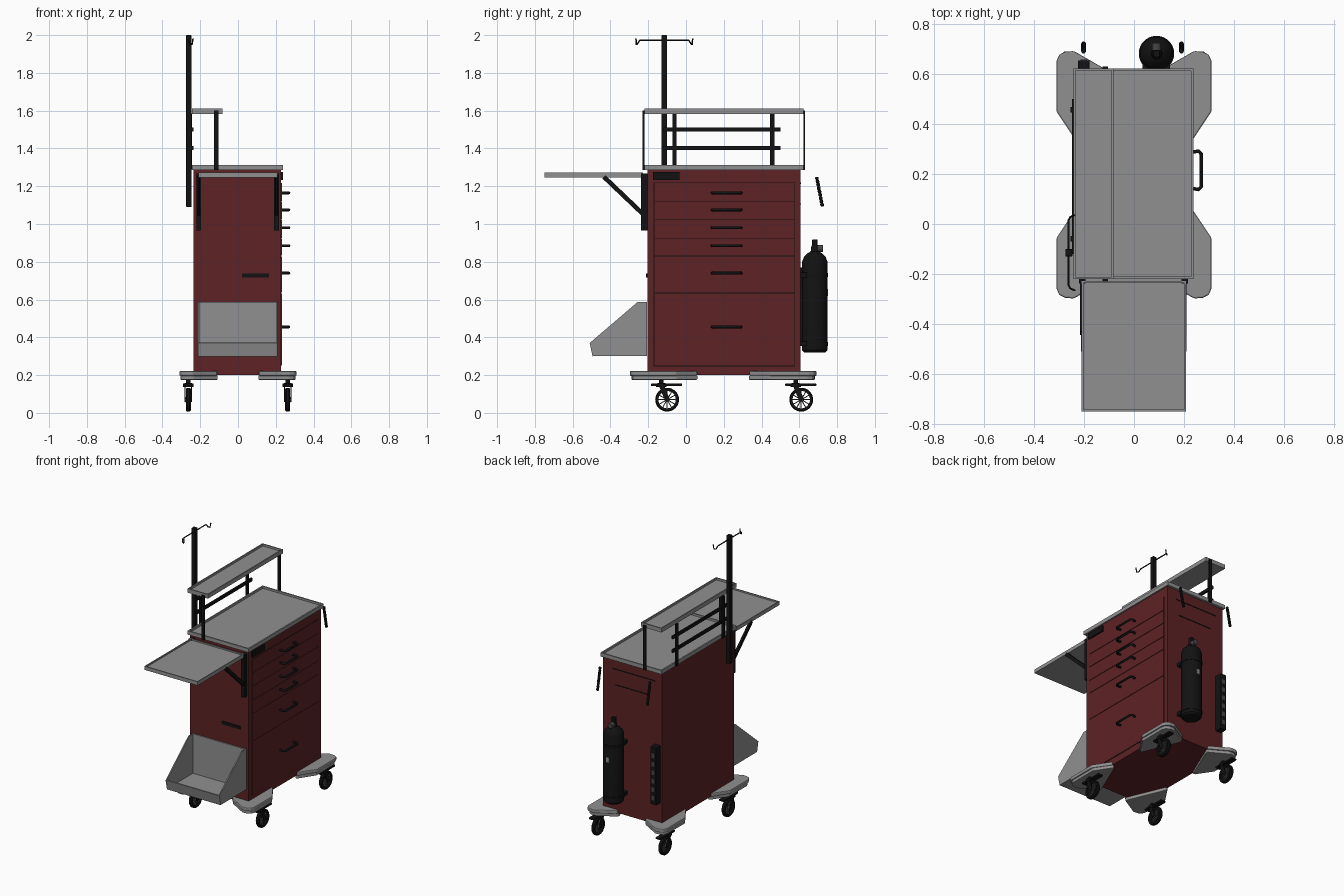
import bpy, bmesh, math
from mathutils import Vector, Matrix

cube = bpy.data.objects.get("Cube")
if cube:
    bpy.data.objects.remove(cube, do_unlink=True)


def material(name, rgb):
    m = bpy.data.materials.new(name)
    m.use_nodes = True
    m.diffuse_color = (*rgb, 1)
    m.node_tree.nodes["Principled BSDF"].inputs["Base Color"].default_value = (*rgb, 1)
    return m


RED = material("dark red", (0.11, 0.016, 0.018))
GREY = material("steel grey", (0.28, 0.28, 0.28))
BLACK = material("black", (0.006, 0.006, 0.006))
RIM = material("dark grey", (0.06, 0.06, 0.06))


def finish(name, bm, mat, smooth=False, bevel=0):
    bmesh.ops.recalc_face_normals(bm, faces=bm.faces)
    me = bpy.data.meshes.new(name)
    bm.to_mesh(me)
    bm.free()
    me.materials.append(mat)
    ob = bpy.data.objects.new(name, me)
    bpy.context.collection.objects.link(ob)
    if bevel:
        mod = ob.modifiers.new("Bevel", "BEVEL")
        mod.width, mod.segments, mod.limit_method = bevel, 2, "ANGLE"
    if smooth:
        bpy.ops.object.select_all(action="DESELECT")
        ob.select_set(True)
        bpy.context.view_layer.objects.active = ob
        bpy.ops.object.shade_smooth_by_angle(angle=math.radians(35))
    return ob


def box_mesh(lo, hi):
    bm = bmesh.new()
    lo, hi = Vector(lo), Vector(hi)
    size = Matrix.Diagonal((*(hi - lo), 1))
    bmesh.ops.create_cube(bm, size=1, matrix=Matrix.Translation((lo + hi) / 2) @ size)
    return bm


def box(name, lo, hi, mat, bevel=0):
    return finish(name, box_mesh(lo, hi), mat, bevel=bevel)


def tray(name, lo, hi, rim, depth):
    # Slab with a raised rim
    bm = box_mesh(lo, hi)
    top = max(bm.faces, key=lambda f: f.calc_center_median().z)
    bmesh.ops.inset_region(bm, faces=[top], thickness=rim)
    inner = bmesh.ops.extrude_discrete_faces(bm, faces=[top])["faces"][0]
    bmesh.ops.translate(bm, verts=inner.verts, vec=(0, 0, -depth))
    return finish(name, bm, GREY)


def bar(name, a, b, wide, thick, mat):
    # Rectangular bar between two points; wide runs along x where possible
    a, b = Vector(a), Vector(b)
    d = (b - a).normalized()
    u = Vector((1, 0, 0))
    v = d.cross(u)
    basis = Matrix((u, v, d)).transposed().to_4x4()
    bm = box_mesh((-wide / 2, -thick / 2, 0), (wide / 2, thick / 2, (b - a).length))
    bm.transform(Matrix.Translation(a) @ basis)
    return finish(name, bm, mat)


def lathe(name, profile, place, mat, steps=32):
    bm = bmesh.new()
    verts = [bm.verts.new((r, 0, z)) for r, z in profile]
    edges = [bm.edges.new(p) for p in zip(verts, verts[1:])]
    bmesh.ops.spin(bm, geom=verts + edges, cent=(0, 0, 0), axis=(0, 0, 1),
                   angle=math.tau, steps=steps, use_duplicate=False)
    bmesh.ops.remove_doubles(bm, verts=bm.verts, dist=0.0001)
    bm.transform(place)
    return finish(name, bm, mat, smooth=True)


def tube(name, points, radius, mat):
    cu = bpy.data.curves.new(name, "CURVE")
    cu.dimensions, cu.bevel_depth, cu.bevel_resolution = "3D", radius, 2
    cu.use_fill_caps = True
    sp = cu.splines.new("POLY")
    sp.points.add(len(points) - 1)
    for p, co in zip(sp.points, points):
        p.co = (*co, 1)
    cu.materials.append(mat)
    ob = bpy.data.objects.new(name, cu)
    bpy.context.collection.objects.link(ob)
    bpy.ops.object.select_all(action="DESELECT")
    ob.select_set(True)
    bpy.context.view_layer.objects.active = ob
    bpy.ops.object.convert(target="MESH")


def prism(name, outline, place, mat, bevel=0):
    # outline in 3D, extruded by the vector place
    bm = bmesh.new()
    f = bm.faces.new([bm.verts.new(p) for p in outline])
    ext = bmesh.ops.extrude_face_region(bm, geom=[f])["geom"]
    bmesh.ops.translate(bm, verts=[g for g in ext if isinstance(g, bmesh.types.BMVert)], vec=place)
    return finish(name, bm, mat, bevel=bevel)


# Cabinet body with drawers on the +x side
box("cabinet", (-0.235, -0.205, 0.2), (0.228, 0.605, 1.286), RED)
box("drawer_gap_backing", (0.22, -0.171, 0.246), (0.2285, 0.577, 1.219), BLACK)
levels = [1.218, 1.12, 1.025, 0.925, 0.83, 0.635, 0.248]
pulls = [1.165, 1.075, 0.98, 0.885, 0.74, 0.455]
for i, (top, low, z) in enumerate(zip(levels, levels[1:], pulls)):
    box(f"drawer_{i + 1}", (0.22, -0.168, low + 0.002), (0.232, 0.574, top - 0.002), RED)
    tube(f"drawer_handle_{i + 1}", [(0.23, 0.143, z), (0.258, 0.138, z), (0.27, 0.15, z),
         (0.27, 0.28, z), (0.258, 0.292, z), (0.23, 0.287, z)], 0.0075, BLACK)
box("lock_panel", (0.225, -0.175, 1.234), (0.238, -0.035, 1.274), BLACK)
box("front_slot", (0.02, -0.212, 0.716), (0.163, -0.204, 0.737), BLACK)

# Worktop and raised shelf
tray("worktop", (-0.243, -0.22, 1.285), (0.238, 0.622, 1.312), 0.014, 0.014)
tray("upper_shelf", (-0.243, -0.22, 1.583), (-0.082, 0.622, 1.612), 0.012, 0.014)
for side, y in (("front", -0.226), ("back", 0.626)):
    box(f"{side}_shelf_post", (-0.126, y - 0.005, 1.285), (-0.104, y + 0.005, 1.6), BLACK)
for side, y in (("front", -0.06), ("back", 0.457)):
    box(f"{side}_rail_post", (-0.255, y - 0.011, 1.288), (-0.243, y + 0.011, 1.585), BLACK)
for side, z in (("lower", 1.403), ("upper", 1.5)):
    box(f"{side}_rail", (-0.248, -0.12, z - 0.011), (-0.236, 0.5, z + 0.011), BLACK)

# Tall pole with a double hook
box("pole", (-0.275, -0.13, 1.09), (-0.246, -0.1, 2.0), BLACK, 0.004)
arm = [(-0.262, 0, 1.972), (-0.262, 0.13, 1.972), (-0.255, 0.143, 1.952),
       (-0.243, 0.148, 1.95), (-0.238, 0.15, 1.982)]
for side, s in (("front", -1), ("back", 1)):
    tube(f"{side}_hook", [(x, -0.115 + s * y, z) for x, y, z in arm], 0.004, BLACK)

# Fold-out shelf and its brackets
tray("folding_shelf", (-0.21, -0.75, 1.246), (0.208, -0.228, 1.272), 0.01, 0.01)
for side, x in (("left", 0.203), ("right", -0.208)):
    box(f"{side}_bracket", (x - 0.013, -0.238, 0.965), (x + 0.013, -0.204, 1.268), BLACK)
    bar(f"{side}_strut", (x, -0.435, 1.25), (x, -0.225, 1.05), 0.015, 0.024, BLACK)

# Open bin: two cheeks, floor, back and sloping lip
cheek = [(-0.206, 0.3), (-0.495, 0.3), (-0.51, 0.37), (-0.255, 0.588), (-0.206, 0.588)]
for side, x in (("left", 0.202), ("right", -0.212)):
    prism(f"{side}_bin_cheek", [(x, y, z) for y, z in cheek], (0.008, 0, 0), GREY)
box("bin_floor", (-0.21, -0.495, 0.3), (0.208, -0.206, 0.308), GREY)
box("bin_back", (-0.21, -0.214, 0.3), (0.208, -0.206, 0.588), GREY)
bar("bin_lip", (-0.001, -0.491, 0.3), (-0.001, -0.506, 0.372), 0.42, 0.008, GREY)

# Corner bumpers and casters
bumper = [(0.31, 0.253), (0.31, 0.455), (0.3, 0.48), (0.275, 0.493), (0.24, 0.495),
          (0.11, 0.42), (0.11, 0.4), (0.22, 0.14), (0.235, 0.14)]
tire = [(0.046, -0.011), (0.058, -0.013), (0.063, -0.007), (0.063, 0.007),
        (0.058, 0.013), (0.046, 0.011), (0.046, -0.011)]
hub = [(0, -0.014), (0.014, -0.014), (0.014, 0.014), (0, 0.014)]
turn = Matrix.Rotation(math.pi / 2, 4, "Y")
for sx, sy in ((-1, -1), (1, -1), (-1, 1), (1, 1)):
    tag = ("front" if sy < 0 else "back") + ("_left" if sx > 0 else "_right")
    prism(f"{tag}_bumper", [(sx * x, 0.197 + sy * y, 0.196) for x, y in bumper],
          (0, 0, 0.026), GREY, 0.006)
    prism(f"{tag}_bumper_base", [(sx * x * 0.98, 0.197 + sy * y * 0.98, 0.175) for x, y in bumper],
          (0, 0, 0.023), GREY, 0.004)
    x, y = sx * 0.263, -0.1 if sy < 0 else 0.61
    axle = Matrix.Translation((x, y, 0.07)) @ turn
    lathe(f"{tag}_tire", tire, axle, BLACK)
    lathe(f"{tag}_hub", hub, axle, RIM, 16)
    for k in range(12):
        a = k * math.tau / 12
        out = Vector((0, math.cos(a), math.sin(a)))
        c = Vector((x, y, 0.07))
        bar(f"{tag}_spoke_{k + 1}", c + out * 0.012, c + out * 0.048, 0.012, 0.005, RIM)
    lathe(f"{tag}_swivel", [(0, 0), (0.028, 0), (0.028, 0.018), (0.012, 0.022), (0.012, 0.04), (0, 0.04)],
          Matrix.Translation((x, y - 0.03, 0.137)), BLACK, 20)
    for s in (-1, 1):
        bar(f"{tag}_fork_{'a' if s < 0 else 'b'}", (x + s * 0.017, y + 0.004, 0.063),
            (x + s * 0.017, y - 0.03, 0.145), 0.005, 0.026, BLACK)
    box(f"{tag}_brake", (x - 0.02, y - 0.085, 0.142), (x + 0.02, y + 0.08, 0.155), BLACK, 0.004)

# Gas cylinder with valve, clamps and label
tank = [(0, 0.32), (0.055, 0.32), (0.067, 0.332), (0.067, 0.8), (0.058, 0.825), (0.038, 0.845),
        (0.022, 0.855), (0.018, 0.885), (0, 0.885)]
lathe("gas_cylinder", tank, Matrix.Translation((0.09, 0.682, 0)), BLACK)
box("valve", (0.076, 0.668, 0.88), (0.104, 0.696, 0.918), BLACK, 0.004)
lathe("valve_knob", [(0, 0), (0.018, 0), (0.018, 0.03), (0, 0.03)],
      Matrix.Translation((0.09, 0.695, 0.87)) @ Matrix.Rotation(-math.pi / 2, 4, "X"), RIM, 16)
for side, z in (("lower", 0.365), ("upper", 0.73)):
    lathe(f"{side}_clamp", [(0.066, -0.011), (0.071, -0.011), (0.071, 0.011), (0.066, 0.011)],
          Matrix.Translation((0.09, 0.682, z)), BLACK)
    box(f"{side}_clamp_mount", (0.035, 0.603, z - 0.012), (0.145, 0.64, z + 0.012), BLACK)
box("cylinder_label", (0.078, 0.744, 0.62), (0.102, 0.751, 0.655), GREY)

# Power strip on the back
box("power_strip", (-0.225, 0.603, 0.36), (-0.178, 0.655, 0.77), BLACK, 0.004)
for k in range(6):
    z = 0.41 + k * 0.06
    box(f"socket_{k + 1}", (-0.214, 0.65, z - 0.017), (-0.189, 0.658, z + 0.017), RIM)

# Back slots and ribbed push grips
box("upper_back_slot", (-0.18, 0.6, 1.213), (0.155, 0.608, 1.219), BLACK)
box("lower_back_slot", (-0.135, 0.6, 1.102), (0.135, 0.608, 1.108), BLACK)
grip = [(0, 0)]
for k in range(9):
    grip += [(0.006, k * 0.018), (0.0095, k * 0.018 + 0.004), (0.0095, k * 0.018 + 0.014)]
grip.append((0, 0.16))
for side, x in (("left", 0.19), ("right", -0.202)):
    lathe(f"{side}_grip", grip, Matrix.Translation((x, 0.722, 1.093))
          @ Matrix.Rotation(math.radians(11), 4, "X"), BLACK, 16)
